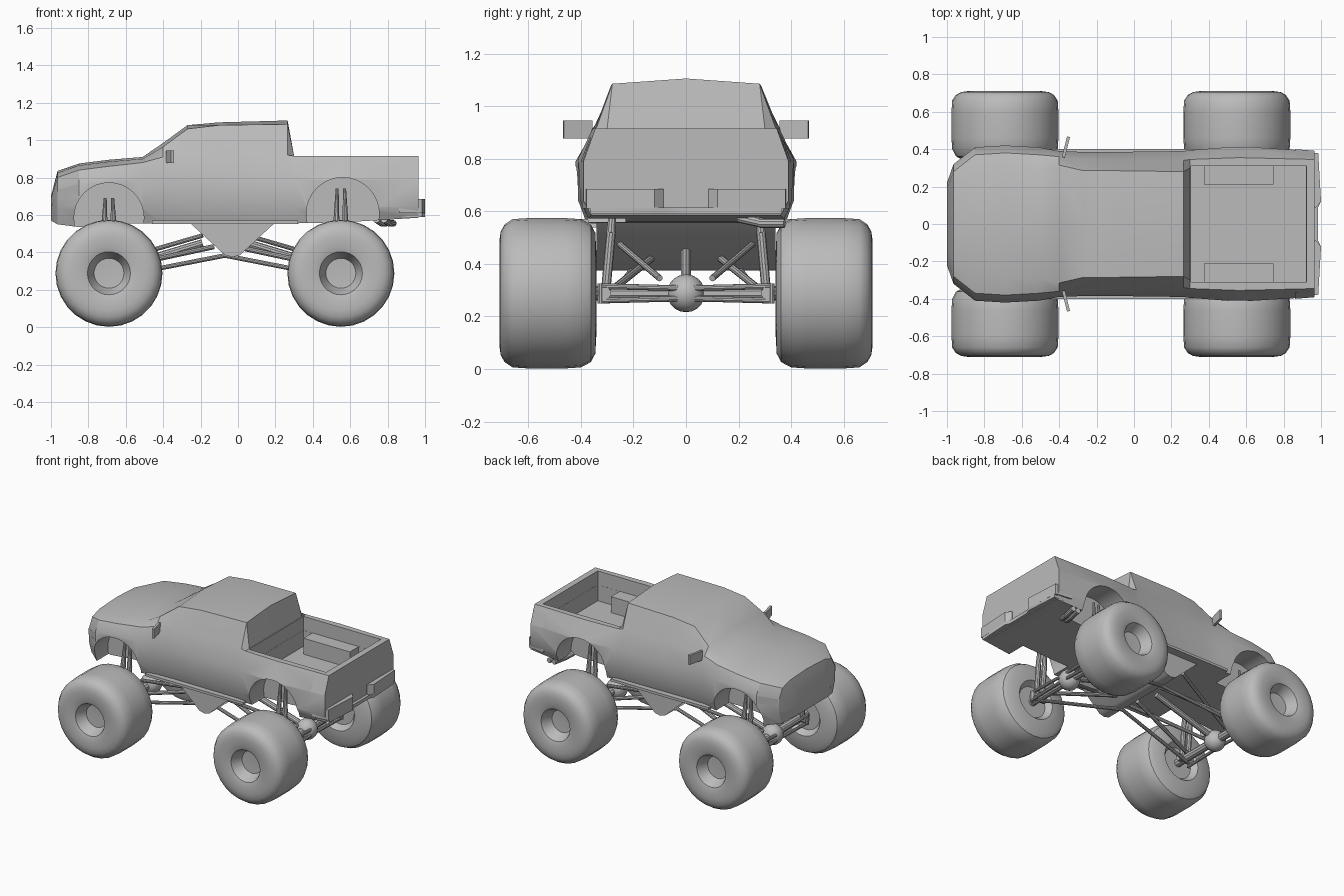
import bpy, bmesh, math
from mathutils import Vector

cube = bpy.data.objects.get("Cube")
if cube:
    bpy.data.objects.remove(cube, do_unlink=True)

grey = bpy.data.materials.new("plain grey")
grey.use_nodes = True
colour = (0.5, 0.5, 0.5, 1)
grey.diffuse_color = colour
next(n for n in grey.node_tree.nodes if n.type == 'BSDF_PRINCIPLED').inputs["Base Color"].default_value = colour
parts = []


def finish(name, bm, keep=True):
    bmesh.ops.recalc_face_normals(bm, faces=bm.faces)
    mesh = bpy.data.meshes.new(name)
    bm.to_mesh(mesh)
    bm.free()
    mesh.materials.append(grey)
    ob = bpy.data.objects.new(name, mesh)
    bpy.context.collection.objects.link(ob)
    if keep:
        parts.append(ob)
    else:
        ob.hide_render = True
    return ob


def prism(name, pts, axis, lo, hi, keep=True):
    """Extrude a flat outline along y or z."""
    bm = bmesh.new()
    place = (lambda a, b, h: (a, b, h)) if axis == 'z' else (lambda a, b, h: (a, h, b))
    face = bm.faces.new([bm.verts.new(place(a, b, lo)) for a, b in pts])
    new = bmesh.ops.extrude_face_region(bm, geom=[face])["geom"]
    shift = Vector(place(0, 0, hi - lo))
    bmesh.ops.translate(bm, vec=shift, verts=[v for v in new if isinstance(v, bmesh.types.BMVert)])
    return finish(name, bm, keep)


def rect(x0, x1, y0, y1):
    return [(x0, y0), (x1, y0), (x1, y1), (x0, y1)]


def both(half):
    """Close a half outline by mirroring it across y = 0."""
    return half + [(x, -y) for x, y in reversed(half)]


def rod(name, a, b, r, r2=None, n=10, keep=True):
    a, b = Vector(a), Vector(b)
    bm = bmesh.new()
    bmesh.ops.create_cone(bm, cap_ends=True, segments=n, radius1=r, radius2=r if r2 is None else r2,
                          depth=(b - a).length)
    turn = (b - a).to_track_quat('Z', 'Y').to_matrix().to_4x4()
    bmesh.ops.transform(bm, matrix=turn, verts=bm.verts)
    bmesh.ops.translate(bm, vec=(a + b) / 2, verts=bm.verts)
    return finish(name, bm, keep)


def plate(name, corners, thick=0.008):
    bm = bmesh.new()
    face = bm.faces.new([bm.verts.new(c) for c in corners])
    bmesh.ops.solidify(bm, geom=[face], thickness=thick)
    return finish(name, bm)


# Body shell: x, bottom z, half width, shoulder y z, upper edge y z, centre z
sections = [
    (-1.0, .57, .22, .19, .69, .12, .70, .70),
    (-.965, .55, .32, .28, .80, .20, .825, .835),
    (-.85, .535, .41, .37, .84, .26, .865, .875),
    (-.69, .55, .42, .38, .86, .28, .885, .895),
    (-.51, .555, .41, .37, .88, .29, .90, .91),
    (-.4, .555, .39, .36, .91, .315, .965, .985),
    (-.27, .555, .385, .35, .92, .285, 1.06, 1.08),
    (-.1, .555, .385, .345, .92, .285, 1.08, 1.095),
    (.265, .555, .39, .34, .92, .28, 1.085, 1.105),
    (.3, .555, .395, .345, .915, .3, .915, .915),
    (.56, .56, .415, .355, .915, .3, .915, .915),
    (.965, .585, .39, .345, .915, .3, .915, .915),
]
bm = bmesh.new()
rings = []
for x, zb, w, ys, zs, yu, zu, zc in sections:
    half = [(w - .03, zb), (w, .64), (w, min(.79, zs - .07)), (ys, zs), (yu, zu)]
    loop = [(0, zb)] + half + [(0, zc)] + [(-y, z) for y, z in reversed(half)]
    rings.append([bm.verts.new((x, y, z)) for y, z in loop])
for a, b in zip(rings, rings[1:]):
    for i in range(len(a)):
        j = (i + 1) % len(a)
        bm.faces.new((a[i], a[j], b[j], b[i]))
bm.faces.new(rings[0])
bm.faces.new(rings[-1])
body = finish("body", bm)

# Cut the cargo bed around its wheel housings, then the wheel arches
floor_half = [(.305, .31), (.375, .31), (.375, .21), (.745, .21), (.745, .31), (.92, .31)]
cutters = [prism("bed_floor_cutter", both(floor_half), 'z', .70, 1.2, False),
           prism("bed_cutter", rect(.304, .921, -.311, .311), 'z', .815, 1.3, False)]
for s in (-1, 1):
    for x, z, r in ((-.69, .585, .187), (.56, .605, .195)):
        cutters.append(rod("arch_cutter", (x, s * .23, z), (x, s * .6, z), r, n=32, keep=False))
bpy.context.view_layer.objects.active = body
for c in cutters:
    mod = body.modifiers.new("cut", 'BOOLEAN')
    mod.operation = 'DIFFERENCE'
    mod.solver = 'EXACT'
    mod.object = c
    bpy.ops.object.modifier_apply(modifier=mod.name)
    bpy.data.objects.remove(c, do_unlink=True)

# Rear bumper with a central recess
prism("bumper_step", both([(.86, .37), (.985, .365), (1.0, .12), (.985, .09)]), 'z', .59, .615)
for s in (-1, 1):
    block = [(.86, .395), (.985, .378), (1.0, .12), (.97, .085), (.93, .085)]
    prism("rear_bumper", [(x, s * y) for x, y in block], 'z', .61, .685)

# Side details
for s in (-1, 1):
    prism("side_sill", rect(-.46, .32, s * .34, s * .40), 'z', .552, .57)
    prism("mirror", [(-.385, s * .36), (-.37, s * .355), (-.342, s * .465), (-.358, s * .468)], 'z', .877, .945)
    plate("headlight", [(-.962, s * .325, .69), (-.855, s * .41, .71),
                        (-.855, s * .41, .765), (-.962, s * .325, .735)])
    plate("tail_light", [(.86, s * .40, .79), (.962, s * .392, .79),
                         (.962, s * .36, .88), (.86, s * .366, .88)])
    plate("tail_light_end", [(.968, s * .385, .76), (.968, s * .335, .77),
                             (.968, s * .33, .88), (.968, s * .355, .88)])

# Wedge-shaped chassis cradle under the cab
prism("chassis_cradle", [(-.26, .56), (-.07, .385), (-.03, .375), (.01, .385), (.2, .56)], 'y', -.34, .34)

# Exhaust tips
for x in (.77, .81):
    rod("exhaust_tip", (x - .03, .2, .575), (x, .29, .555), .018)
    rod("exhaust_end", (x, .28, .555), (x + .02, .375, .555), .018)

# Wheels: tyre and dished hub turned around the axle (y, radius)
profile = [(.62, 0), (.625, .08), (.70, .115), (.708, .14), (.71, .20), (.705, .235), (.69, .262),
           (.66, .282), (.60, .286), (.46, .286), (.40, .282), (.362, .262), (.345, .23),
           (.34, .14), (.38, .11), (.38, 0)]
for axle_x, end in ((-.69, "front"), (.55, "rear")):
    for s, side in ((-1, "right"), (1, "left")):
        bm = bmesh.new()
        vs = [bm.verts.new((axle_x, s * y, .288 + r)) for y, r in profile]
        es = [bm.edges.new(p) for p in zip(vs, vs[1:])]
        bmesh.ops.spin(bm, geom=vs + es, cent=(axle_x, 0, .288), axis=(0, 1, 0),
                       angle=math.tau, steps=28)
        bmesh.ops.remove_doubles(bm, verts=bm.verts, dist=.0005)
        finish(end + "_" + side + "_wheel", bm)

# Axles, differentials, shocks and links; d points towards the middle
for ax, d, top in ((-.69, 1, .69), (.55, -1, .74)):
    rod("axle", (ax, -.39, .288), (ax, .39, .288), .028)
    bm = bmesh.new()
    bmesh.ops.create_uvsphere(bm, u_segments=16, v_segments=10, radius=.072)
    bmesh.ops.translate(bm, vec=(ax, 0, .288), verts=bm.verts)
    finish("differential", bm)
    rod("drive_shaft", (ax, 0, .3), (ax + d * .5, 0, .45), .02)
    for s in (-1, 1):
        for z in (.26, .315):
            rod("axle_brace", (ax - d * .05, s * .33, z), (ax - d * .05, 0, .288 + (z - .288) * .7), .011)
        rod("brace_end", (ax - d * .05, s * .325, .25), (ax - d * .05, s * .325, .325), .012)
        rod("axle_mount", (ax - d * .06, s * .31, .288), (ax + d * .05, s * .31, .288), .025)
        for dx in (-.025, .025):
            rod("shock_body", (ax + dx, s * .305, .3), (ax + dx, s * .285, .52), .018)
            rod("shock_rod", (ax + dx, s * .285, .52), (ax + dx * .8, s * .27, top), .018, .008)
        rod("lower_link", (ax, s * .29, .262), (ax + d * .63, s * .2, .385), .012)
        rod("middle_link", (ax, s * .27, .31), (ax + d * .56, s * .12, .43), .014)
        rod("upper_link", (ax, s * .1, .345), (ax + d * .5, s * .27, .49), .012)

# Smooth shading with sharp creases kept
bpy.ops.object.select_all(action='DESELECT')
for ob in parts:
    ob.select_set(True)
bpy.context.view_layer.objects.active = body
bpy.ops.object.shade_smooth_by_angle(angle=math.radians(32))
